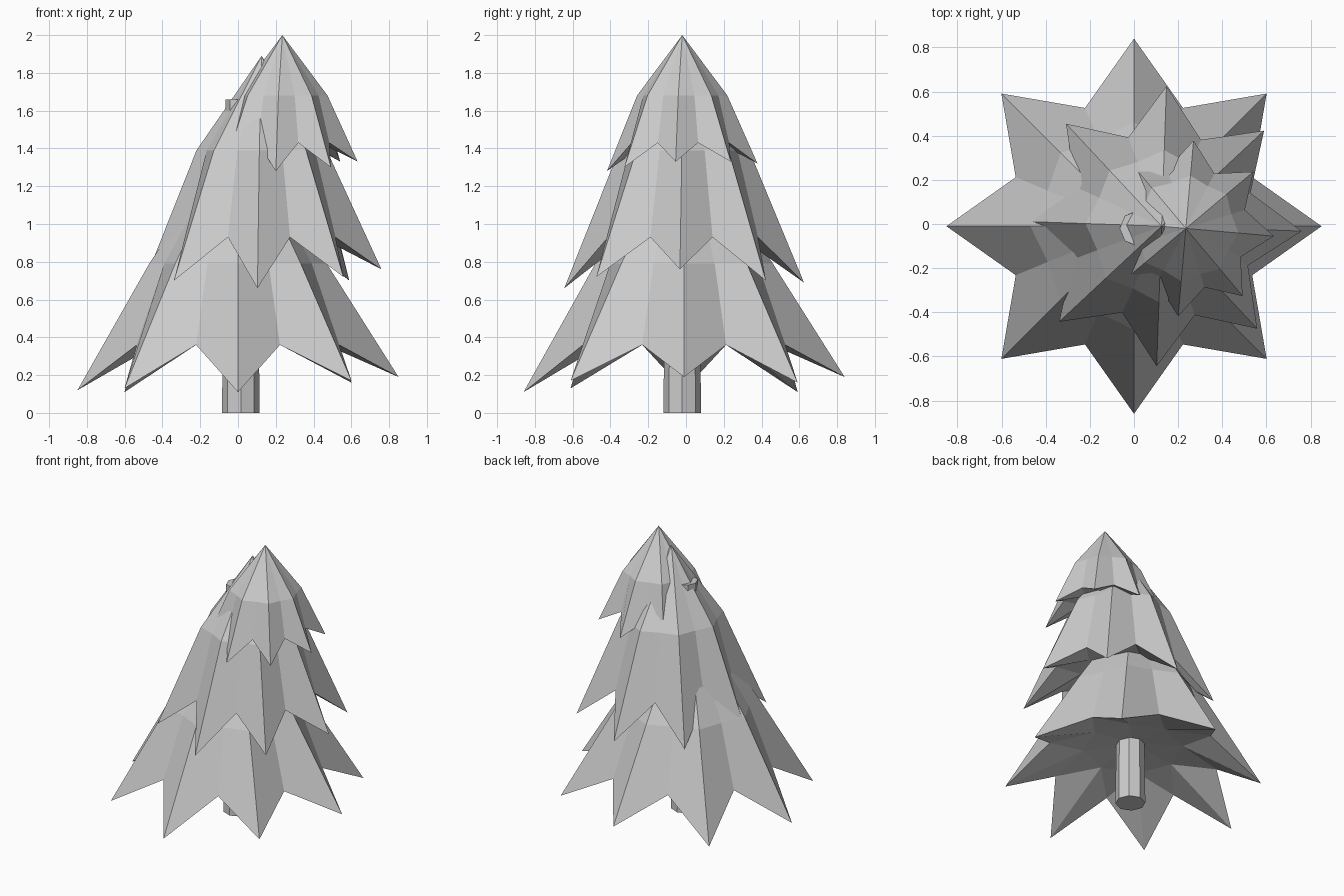
import bpy
import bmesh
from math import cos, sin, radians
from mathutils import Vector

if "Cube" in bpy.data.objects:
    bpy.data.objects.remove(bpy.data.objects["Cube"], do_unlink=True)

grey = bpy.data.materials.new("plain_grey")
grey.use_nodes = True
colour = (0.6, 0.6, 0.6, 1)
grey.diffuse_color = colour
grey.node_tree.nodes["Principled BSDF"].inputs["Base Color"].default_value = colour

POINTS = 8


def finish(bm, name):
    bmesh.ops.recalc_face_normals(bm, faces=bm.faces)
    mesh = bpy.data.meshes.new(name)
    bm.to_mesh(mesh)
    bm.free()
    mesh.materials.append(grey)
    obj = bpy.data.objects.new(name, mesh)
    bpy.context.collection.objects.link(obj)
    return obj


def star_tier(name, centre, apex_z, turn, tip_r, tip_zs, valley, mid_r, mid_z, under):
    """Star-edged cone: apex, shoulder ring, zigzag hem and hollow underside."""
    bm = bmesh.new()
    cx, cy = centre

    def vert(r, step, z):
        a = radians(turn + step * 180 / POINTS)
        return bm.verts.new(Vector((cx + r * cos(a), cy + r * sin(a), z)))

    apex = vert(0, 0, apex_z)
    base = vert(0, 0, under[1] + 0.04)
    mid, hem, inner = [], [], []
    for i in range(POINTS * 2):
        if i % 2 == 0:
            mid.append(vert(mid_r, i, mid_z))
            hem.append(vert(tip_r, i, tip_zs[i // 2]))
            inner.append(vert(under[0], i, under[1]))
        else:
            mid.append(vert(mid_r * 0.9, i, mid_z))
            hem.append(vert(valley[0], i, valley[1]))
    n = POINTS * 2
    for i in range(n):
        j = (i + 1) % n
        bm.faces.new((apex, mid[i], mid[j]))
        bm.faces.new((mid[i], hem[i], hem[j], mid[j]))
    # underside: two facets below each point, then a shallow roof
    for k in range(POINTS):
        i, nxt = 2 * k, (k + 1) % POINTS
        bm.faces.new((hem[i], inner[k], hem[i + 1]))
        bm.faces.new((hem[i + 1], inner[k], inner[nxt]))
        bm.faces.new((hem[i + 1], inner[nxt], hem[2 * nxt]))
        bm.faces.new((inner[k], base, inner[nxt]))
    return finish(bm, name)


# Trunk, slightly tapered and poking out behind the upper tiers
bm = bmesh.new()
bmesh.ops.create_cone(bm, cap_ends=True, segments=POINTS, radius1=0.1,
                      radius2=0.08, depth=1.66)
bmesh.ops.translate(bm, verts=bm.verts, vec=(0.015, -0.02, 0.83))
finish(bm, "trunk")

# Foliage tiers, each shifted further to the left of the one below
star_tier("lower_foliage", (0, -0.01), 1.5, 0, 0.85,
          (0.19, 0.16, 0.19, 0.11, 0.12, 0.13, 0.11, 0.17),
          (0.58, 0.36), 0.47, 0.79, (0.33, 0.42))
star_tier("middle_foliage", (0.125, -0.01), 1.89, -2, 0.635,
          (0.76, 0.70, 0.69, 0.69, 0.66, 0.70, 0.66, 0.72),
          (0.43, 0.93), 0.345, 1.39, (0.25, 0.96))
star_tier("upper_foliage", (0.235, -0.02), 2.0, -5, 0.40,
          (1.33, 1.33, 1.32, 1.31, 1.30, 1.30, 1.28, 1.30),
          (0.28, 1.43), 0.24, 1.68, (0.16, 1.45))
